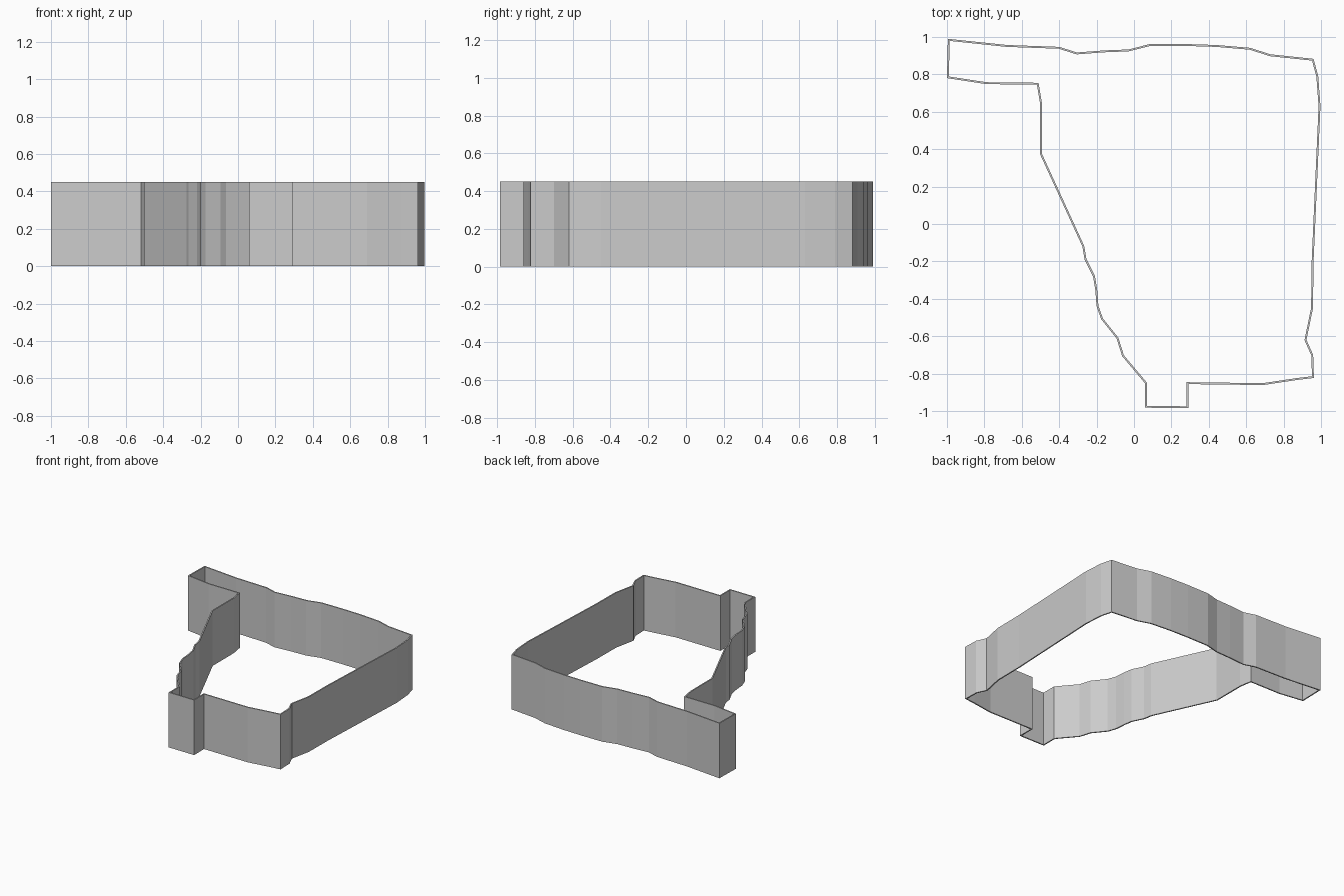
import bpy

HEIGHT = 0.45
THICKNESS = 0.01

# Outer outline seen from above, clockwise from the back left corner
outline = [
    # back wall
    (-0.995, 0.99), (-0.68, 0.957), (-0.40, 0.947), (-0.305, 0.917),
    (-0.16, 0.928), (-0.03, 0.933), (0.085, 0.962), (0.28, 0.962),
    (0.44, 0.957), (0.62, 0.942), (0.73, 0.907), (0.96, 0.883),
    # right wall
    (0.985, 0.79), (0.997, 0.63), (0.96, -0.2), (0.957, -0.45),
    (0.922, -0.62), (0.958, -0.70), (0.962, -0.823),
    # front wall with the square tab
    (0.87, -0.834), (0.69, -0.861), (0.292, -0.856), (0.292, -0.985),
    (0.06, -0.982), (0.06, -0.853),
    # ragged diagonal wall
    (-0.063, -0.707), (-0.093, -0.612), (-0.175, -0.51), (-0.20, -0.44),
    (-0.207, -0.35), (-0.219, -0.28), (-0.264, -0.19), (-0.276, -0.12),
    (-0.503, 0.375), (-0.503, 0.65), (-0.519, 0.745),
    # arm at the left
    (-0.79, 0.748), (-1.0, 0.78),
]
outline.reverse()  # counter-clockwise, so faces point outward

# Boundary wall: one strip of upright faces around the outline
n = len(outline)
verts = [(x, y, z) for z in (0, HEIGHT) for x, y in outline]
faces = [(i, (i + 1) % n, (i + 1) % n + n, i + n) for i in range(n)]
mesh = bpy.data.meshes.new("boundary_wall")
mesh.from_pydata(verts, [], faces)
wall = bpy.data.objects.new("boundary_wall", mesh)
bpy.context.collection.objects.link(wall)

# Thin wall grown inward
solid = wall.modifiers.new("thickness", 'SOLIDIFY')
solid.thickness = THICKNESS
solid.offset = -1
solid.use_even_offset = True
